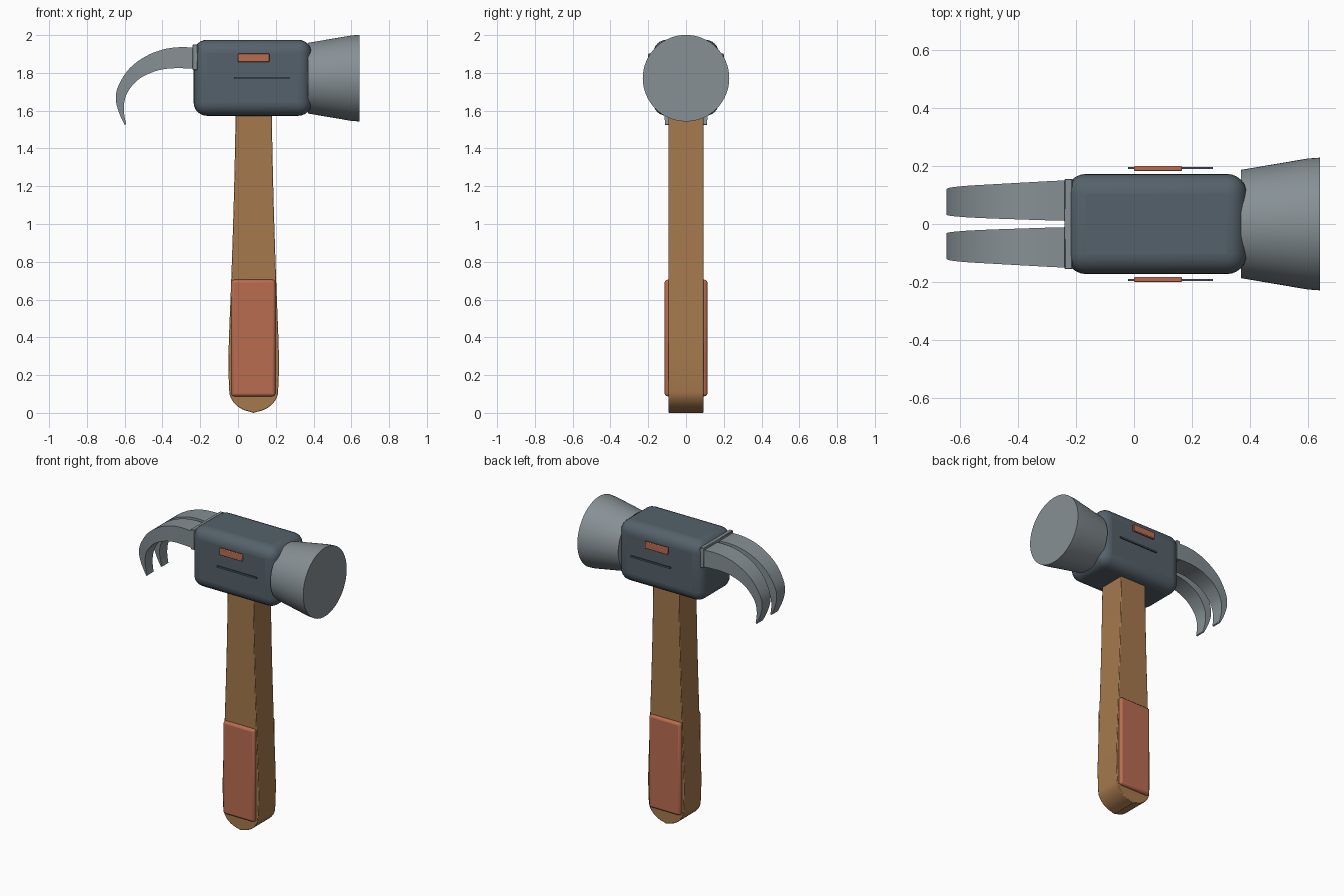
import bpy, bmesh, math
from mathutils import Matrix

if "Cube" in bpy.data.objects:
    bpy.data.objects.remove(bpy.data.objects["Cube"])


def material(name, rgb):
    m = bpy.data.materials.new(name)
    m.diffuse_color = (*rgb, 1)
    m.use_nodes = True
    m.node_tree.nodes["Principled BSDF"].inputs["Base Color"].default_value = m.diffuse_color
    return m


DARK = material("dark_steel", (0.09, 0.12, 0.145))
STEEL = material("steel", (0.24, 0.28, 0.30))
WOOD = material("wood", (0.38, 0.19, 0.075))
ORANGE = material("orange", (0.49, 0.15, 0.08))


def finish(name, bm, mat, bevel=0, segments=3):
    bmesh.ops.recalc_face_normals(bm, faces=bm.faces)
    me = bpy.data.meshes.new(name)
    bm.to_mesh(me)
    bm.free()
    me.materials.append(mat)
    ob = bpy.data.objects.new(name, me)
    bpy.context.collection.objects.link(ob)
    if bevel:
        b = ob.modifiers.new("bevel", "BEVEL")
        b.width, b.segments, b.angle_limit = bevel, segments, math.radians(40)
    bpy.ops.object.select_all(action="DESELECT")
    bpy.context.view_layer.objects.active = ob
    ob.select_set(True)
    bpy.ops.object.shade_smooth_by_angle(angle=math.radians(35))
    return ob


def box(name, x, y, z, mat, bevel=0, segments=3):
    bm = bmesh.new()
    size = [b - a for a, b in (x, y, z)]
    mid = [(a + b) / 2 for a, b in (x, y, z)]
    bmesh.ops.create_cube(bm, size=1, matrix=Matrix.Translation(mid) @ Matrix.Diagonal((*size, 1)))
    return finish(name, bm, mat, bevel, segments)


def smooth_path(pts, steps=4):
    """Catmull-Rom interpolation through tuples of any length."""
    p = [pts[0]] + pts + [pts[-1]]
    out = []
    for i in range(1, len(p) - 2):
        for s in range(steps):
            t = s / steps
            out.append([0.5 * (2 * b + (c - a) * t + (2 * a - 5 * b + 4 * c - d) * t * t
                               + (3 * b - a - 3 * c + d) * t ** 3)
                        for a, b, c, d in zip(*p[i - 1:i + 3])])
    return out + [list(pts[-1])]


# Head block
box("head_block", (-0.235, 0.39), (-0.173, 0.173), (1.573, 1.975), DARK, 0.07, 6)

# Striking face: flared neck and short rim, lathed around the x axis
bm = bmesh.new()
rings = []
for x, r in ((0.37, 0.187), (0.60, 0.226), (0.642, 0.229)):
    rings.append([bm.verts.new((x, r * math.cos(a), 1.772 + r * math.sin(a)))
                  for a in (2 * math.pi * i / 64 for i in range(64))])
for a, b in zip(rings, rings[1:]):
    for i in range(64):
        j = (i + 1) % 64
        bm.faces.new((a[i], a[j], b[j], b[i]))
bm.faces.new(rings[0])
bm.faces.new(rings[-1])
finish("striking_face", bm, STEEL)

# Claw prongs: outer x, z, inner x, z, y near the gap, y outside
claw = smooth_path([
    (-0.19, 1.932, -0.19, 1.820, 0.010, 0.153),
    (-0.31, 1.936, -0.31, 1.825, 0.013, 0.147),
    (-0.40, 1.923, -0.39, 1.820, 0.016, 0.142),
    (-0.49, 1.887, -0.46, 1.801, 0.019, 0.137),
    (-0.575, 1.823, -0.53, 1.763, 0.023, 0.132),
    (-0.632, 1.735, -0.582, 1.702, 0.028, 0.126),
    (-0.647, 1.665, -0.602, 1.645, 0.033, 0.120),
    (-0.632, 1.595, -0.603, 1.585, 0.039, 0.115),
    (-0.60, 1.524, -0.592, 1.528, 0.045, 0.111)])
for side, label in ((-1, "front"), (1, "back")):
    bm = bmesh.new()
    loops = [[bm.verts.new(v) for v in ((ox, side * y0, oz), (ox, side * y1, oz),
                                        (ix, side * y1, iz), (ix, side * y0, iz))]
             for ox, oz, ix, iz, y0, y1 in claw]
    for a, b in zip(loops, loops[1:]):
        for i in range(4):
            j = (i + 1) % 4
            bm.faces.new((a[i], a[j], b[j], b[i]))
    bm.faces.new(loops[0])
    bm.faces.new(loops[-1])
    finish("claw_prong_" + label, bm, STEEL)

# Collar joining the claw to the head
box("claw_collar", (-0.24, -0.213), (-0.156, 0.156), (1.815, 1.95), STEEL, 0.003, 1)

# Handle: mirrored half-width profile with a rounded butt
half = [(0.096, 1.60), (0.098, 1.45), (0.106, 1.10), (0.119, 0.70),
        (0.130, 0.42), (0.134, 0.25), (0.129, 0.11)]
side = smooth_path(half, 3)
side += [[0.129 * math.cos(a), 0.11 - 0.105 * math.sin(a) ** 1.15]
         for a in (math.pi / 2 * i / 10 for i in range(1, 10))]
side = [(0.083 + w, z) for w, z in side]
outline = side + [(0.083, 0.0)] + [(0.166 - x, z) for x, z in reversed(side)]
bm = bmesh.new()
face = bm.faces.new([bm.verts.new((x, -0.092, z)) for x, z in outline])
ext = bmesh.ops.extrude_face_region(bm, geom=[face])
bmesh.ops.translate(bm, vec=(0, 0.184, 0),
                    verts=[v for v in ext["geom"] if isinstance(v, bmesh.types.BMVert)])
finish("handle", bm, WOOD, 0.004, 2)

# Parts repeated on the front and back
for s, label in ((-1, "front"), (1, "back")):
    span = lambda a, b: tuple(sorted((s * a, s * b)))
    box("grip_panel_" + label, (-0.035, 0.198), span(0.07, 0.113), (0.088, 0.705), ORANGE, 0.015, 3)
    box("badge_" + label, (0.0, 0.166), span(0.183, 0.2), (1.857, 1.902), ORANGE, 0.004, 2)
    box("groove_strip_" + label, (-0.02, 0.273), span(0.189, 0.197), (1.768, 1.778), DARK)
